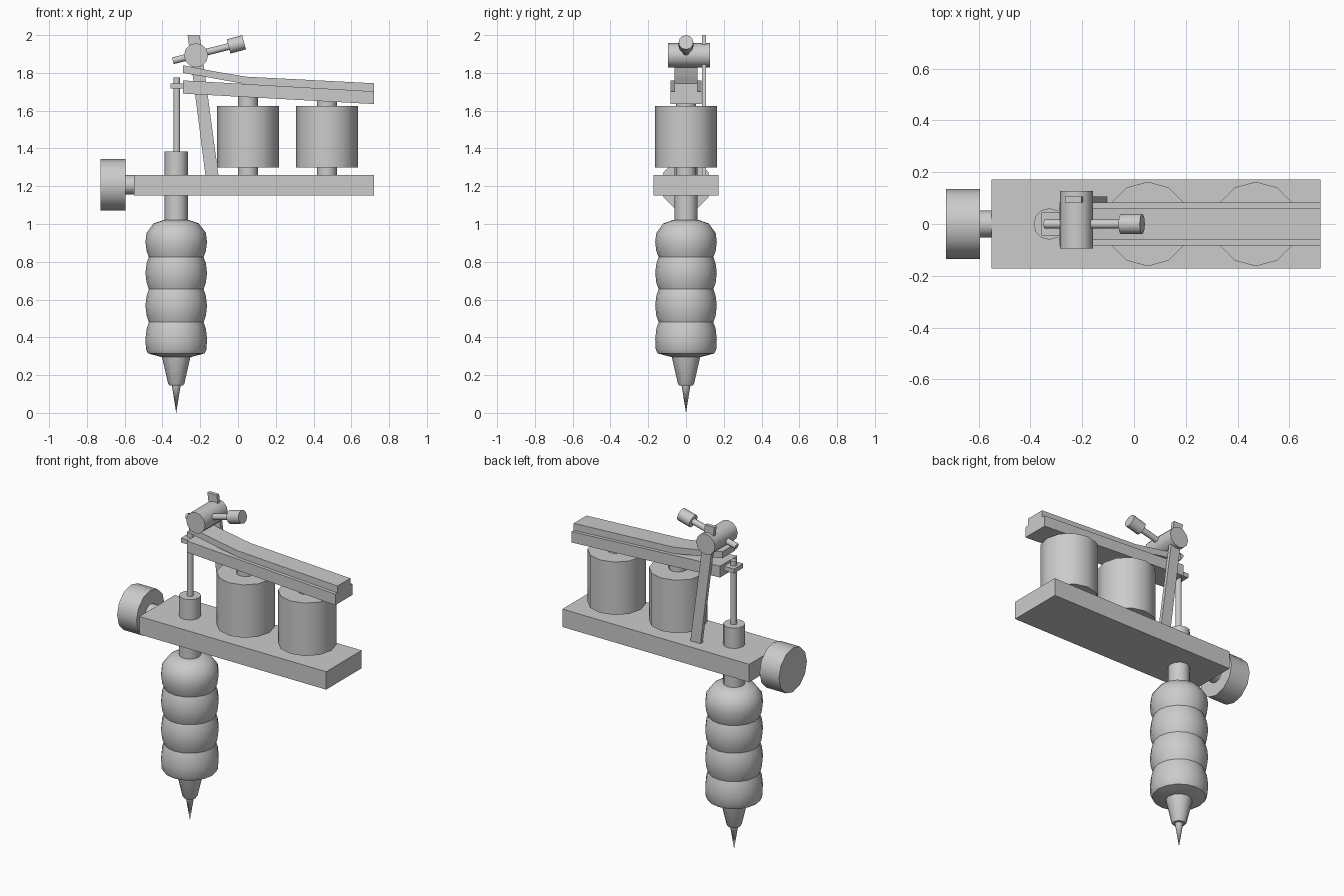
import bpy, bmesh, math
from mathutils import Vector

if "Cube" in bpy.data.objects:
    bpy.data.objects.remove(bpy.data.objects["Cube"])

steel = bpy.data.materials.new("grey metal")
steel.diffuse_color = (0.6, 0.6, 0.6, 1)
steel.use_nodes = True
steel.node_tree.nodes["Principled BSDF"].inputs["Base Color"].default_value = steel.diffuse_color


def finish(name, bm, smooth=False):
    bmesh.ops.recalc_face_normals(bm, faces=bm.faces)
    me = bpy.data.meshes.new(name)
    bm.to_mesh(me)
    bm.free()
    me.materials.append(steel)
    if smooth:
        me.shade_smooth()
        me.set_sharp_from_angle(angle=math.radians(35))
    ob = bpy.data.objects.new(name, me)
    bpy.context.collection.objects.link(ob)
    return ob


def lathe(name, profile, origin=(0, 0, 0), axis=(0, 0, 1), sides=12):
    """Turn (radius, distance) pairs around an axis; zero radius makes a tip."""
    rot = Vector(axis).to_track_quat('Z', 'Y')
    bm = bmesh.new()
    rings = []
    for r, h in profile:
        angles = [2 * math.pi * i / sides for i in range(sides)] if r else [0]
        rings.append([bm.verts.new(Vector(origin) + rot @ Vector(
            (r * math.cos(a), r * math.sin(a), h))) for a in angles])
    for low, high in zip(rings, rings[1:]):
        for i in range(sides):
            j = (i + 1) % sides
            if len(low) == 1:
                bm.faces.new((low[0], high[j], high[i]))
            elif len(high) == 1:
                bm.faces.new((low[i], low[j], high[0]))
            else:
                bm.faces.new((low[i], low[j], high[j], high[i]))
    for ring in (rings[0], rings[-1]):
        if len(ring) > 1:
            bm.faces.new(ring)
    return finish(name, bm, True)


def rod(name, start, end, radius, sides=12):
    start, end = Vector(start), Vector(end)
    d = end - start
    return lathe(name, [(radius, 0), (radius, d.length)], start, d, sides)


def plate(name, outline, y0, y1):
    """Extrude an x-z outline from y0 to y1."""
    bm = bmesh.new()
    face = bm.faces.new([bm.verts.new((x, y0, z)) for x, z in outline])
    ext = bmesh.ops.extrude_face_region(bm, geom=[face])
    verts = [v for v in ext["geom"] if isinstance(v, bmesh.types.BMVert)]
    bmesh.ops.translate(bm, verts=verts, vec=(0, y1 - y0, 0))
    return finish(name, bm)


def box(name, x0, x1, y0, y1, z0, z1):
    return plate(name, [(x0, z0), (x1, z0), (x1, z1), (x0, z1)], y0, y1)


# Frame base and side clamp knob
box("frame_base", -0.55, 0.72, -0.172, 0.172, 1.15, 1.26)
rod("clamp_screw", (-0.61, 0, 1.207), (-0.54, 0, 1.207), 0.052)
rod("clamp_knob", (-0.727, 0, 1.207), (-0.595, 0, 1.207), 0.136)

# Coils with their cores
for side, x, top in (("left", 0.053, 1.69), ("right", 0.471, 1.67)):
    rod(side + "_coil", (x, 0, 1.30), (x, 0, 1.625), 0.163)
    rod(side + "_coil_core", (x, 0, 1.25), (x, 0, top), 0.053)

# Ribbed grip: four bulges between grooves
GX = -0.327
grip = [(0.075, 0.295), (0.15, 0.315), (0.160, 0.335), (0.163, 0.39), (0.157, 0.445)]
grooves = [0.48, 0.655, 0.825]
for low, high in zip(grooves, grooves[1:] + [0.985]):
    for t, r in ((0, 0.145), (0.2, 0.157), (0.5, 0.163), (0.8, 0.157)):
        grip.append((r, low + t * (high - low)))
grip += [(0.12, 1.003), (0.07, 1.02)]
lathe("grip", grip, (GX, 0, 0), sides=16)
rod("grip_tube", (GX, 0, 1.01), (GX, 0, 1.385), 0.061)

# Tip and needle
lathe("tip", [(0.036, 0.145), (0.043, 0.155), (0.075, 0.295)], (GX, 0, 0))
lathe("needle", [(0, 0.0), (0.024, 0.15)], (GX, 0, 0))

# Needle bar and its collar
rod("needle_bar", (GX + 0.003, 0, 1.37), (GX + 0.003, 0, 1.775), 0.018)
box("needle_collar", -0.357, -0.28, -0.045, 0.045, 1.718, 1.745)

# Armature bar and the bent spring on it
plate("armature_bar", [(-0.29, 1.69), (0.72, 1.635), (0.72, 1.702), (-0.29, 1.76)],
      -0.083, 0.083)
plate("spring", [(-0.29, 1.80), (-0.13, 1.771), (0.04, 1.741), (0.72, 1.702),
                 (0.72, 1.745), (0.04, 1.78), (-0.13, 1.809), (-0.29, 1.84)],
      -0.062, 0.062)

# Leaning post that carries the contact holder
plate("post", [(-0.172, 1.255), (-0.103, 1.255), (-0.203, 2.0), (-0.267, 2.0)],
      0.084, 0.106)
rod("contact_holder", (-0.222, -0.094, 1.893), (-0.222, 0.127, 1.893), 0.064)

# Contact screw with its head
rod("contact_screw", (-0.345, 0, 1.864), (-0.04, 0, 1.942), 0.018)
rod("contact_screw_head", (-0.05, 0, 1.94), (0.032, 0, 1.962), 0.039)
